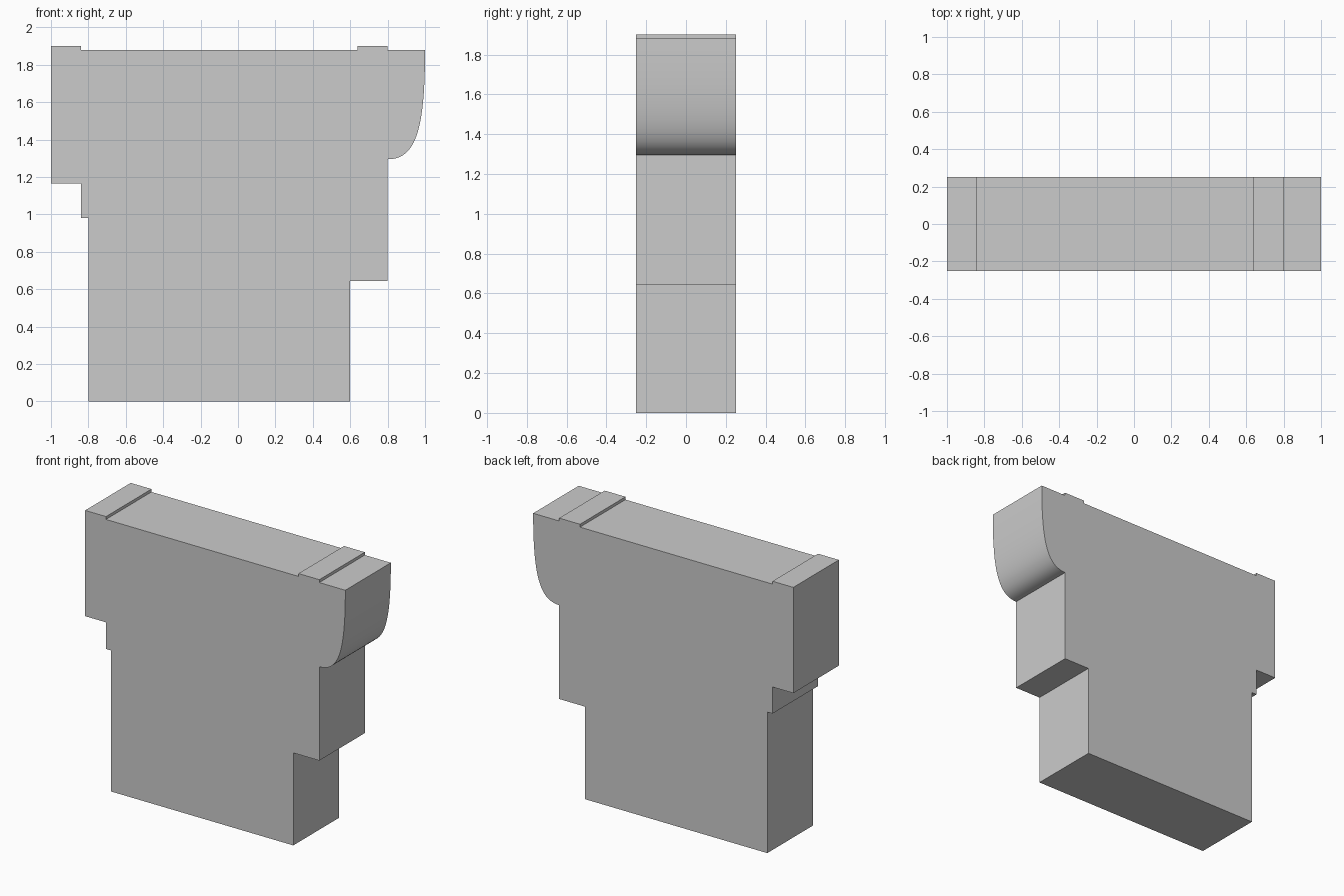
import bpy, bmesh
from mathutils import Vector
from mathutils.geometry import interpolate_bezier

if "Cube" in bpy.data.objects:
    bpy.data.objects.remove(bpy.data.objects["Cube"])

HALF_DEPTH = 0.25

# Curved underside of the right overhang
curve = interpolate_bezier(Vector((0.8, 1.295)), Vector((0.95, 1.295)),
                           Vector((1.0, 1.45)), Vector((1.0, 1.88)), 20)

# Front outline, counter-clockwise: stepped right side, raised top pads, stepped left side
outline = [(-0.8, 0), (0.6, 0), (0.6, 0.643), (0.8, 0.643)]
outline += [(p[0], p[1]) for p in curve]
outline += [(0.8, 1.88), (0.8, 1.9), (0.64, 1.9), (0.64, 1.88),
            (-0.84, 1.88), (-0.84, 1.9), (-1, 1.9), (-1, 1.165),
            (-0.84, 1.165), (-0.84, 0.98), (-0.8, 0.98)]

# Extrude the outline through the depth
bm = bmesh.new()
face = bm.faces.new([bm.verts.new((x, -HALF_DEPTH, z)) for x, z in outline])
ext = bmesh.ops.extrude_face_region(bm, geom=[face], use_keep_orig=True)
moved = [g for g in ext["geom"] if isinstance(g, bmesh.types.BMVert)]
bmesh.ops.translate(bm, verts=moved, vec=(0, 2 * HALF_DEPTH, 0))
bmesh.ops.recalc_face_normals(bm, faces=bm.faces)

mesh = bpy.data.meshes.new("stepped_bracket")
bm.to_mesh(mesh)
bm.free()
bracket = bpy.data.objects.new("stepped_bracket", mesh)
bpy.context.collection.objects.link(bracket)

# Smooth the curve, keep the corners sharp
bpy.context.view_layer.objects.active = bracket
bracket.select_set(True)
bpy.ops.object.shade_smooth_by_angle()
